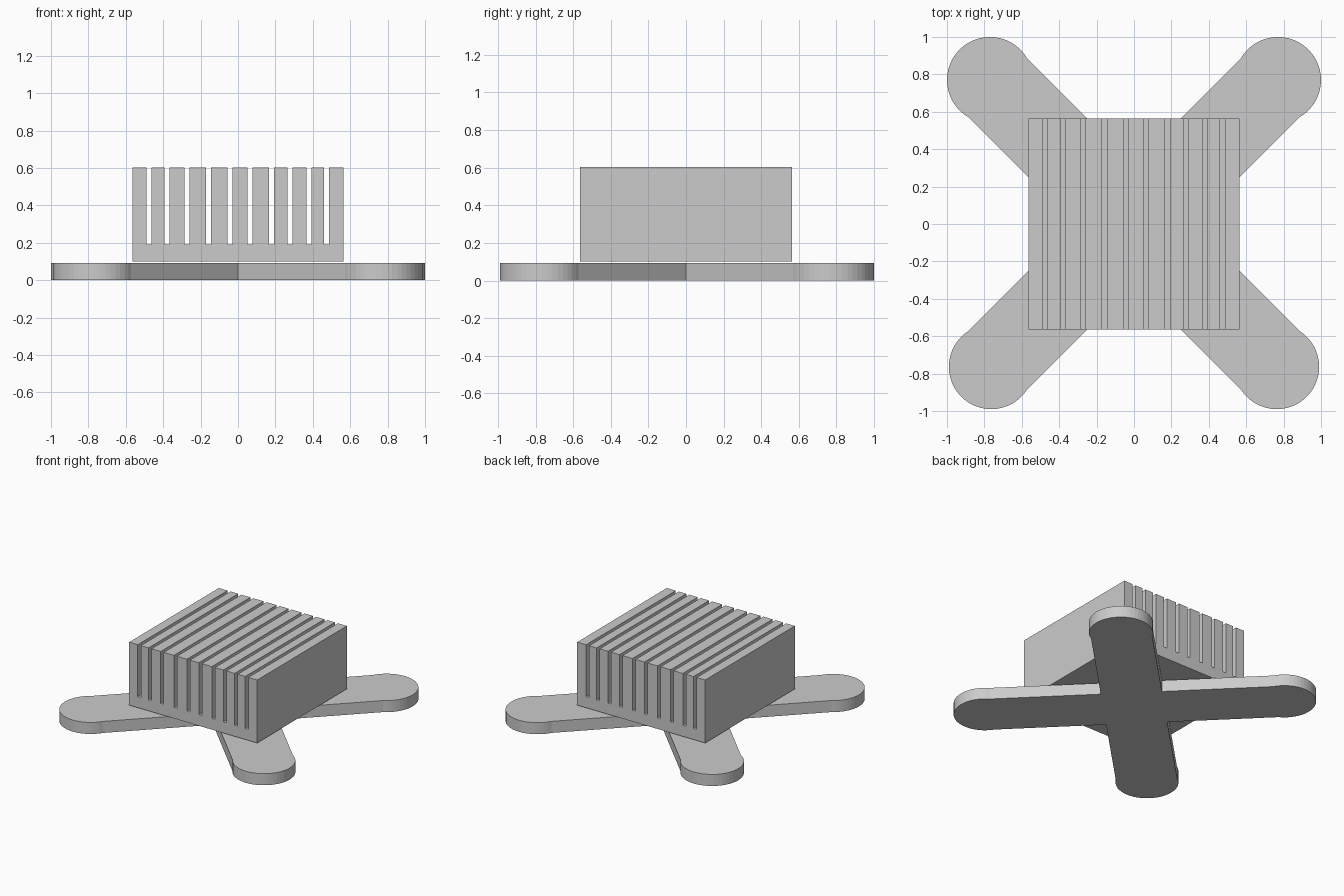
import bpy, bmesh
from math import sin, cos, asin, radians, pi, sqrt
from mathutils import Vector

if "Cube" in bpy.data.objects:
    bpy.data.objects.remove(bpy.data.objects["Cube"])


def extruded(name, outline, depth):
    """Extrude a closed 3D outline along the depth vector."""
    bm = bmesh.new()
    face = bm.faces.new([bm.verts.new(p) for p in outline])
    ext = bmesh.ops.extrude_face_region(bm, geom=[face])
    moved = [g for g in ext["geom"] if isinstance(g, bmesh.types.BMVert)]
    bmesh.ops.translate(bm, verts=moved, vec=Vector(depth))
    bmesh.ops.recalc_face_normals(bm, faces=bm.faces)
    mesh = bpy.data.meshes.new(name)
    bm.to_mesh(mesh)
    bm.free()
    obj = bpy.data.objects.new(name, mesh)
    bpy.context.collection.objects.link(obj)
    return obj


# Cross-shaped mounting bracket: four arms, each ending in a slightly wider disc
notch = 0.313
outline = []
for i in range(4):
    a = radians(45 + 90 * i)
    back = i < 2
    centre, radius = (0.77, 0.23) if back else (0.763, 0.227)
    d = centre * sqrt(2)
    half = pi / 2 + (pi / 2 - asin(notch / sqrt(2) / radius))
    outline.append((notch * cos(a - pi / 4), notch * sin(a - pi / 4), 0))
    steps = 28
    for k in range(steps + 1):
        t = a - half + 2 * half * k / steps
        outline.append((d * cos(a) + radius * cos(t), d * sin(a) + radius * sin(t), 0))
extruded("mounting_bracket", outline, (0, 0, 0.092))

# Heat sink: comb profile with ten slots, extruded front to back
side, bottom, floor, top = 0.564, 0.101, 0.19, 0.603
slots = [-0.475, -0.38, -0.273, -0.157, -0.042, 0.063, 0.178, 0.279, 0.379, 0.472]
w = 0.0135
profile = [(-side, bottom), (-side, top)]
for x in slots:
    profile += [(x - w, top), (x - w, floor), (x + w, floor), (x + w, top)]
profile += [(side, top), (side, bottom)]
extruded("finned_heat_sink", [(x, -side, z) for x, z in profile], (0, 2 * side, 0))
